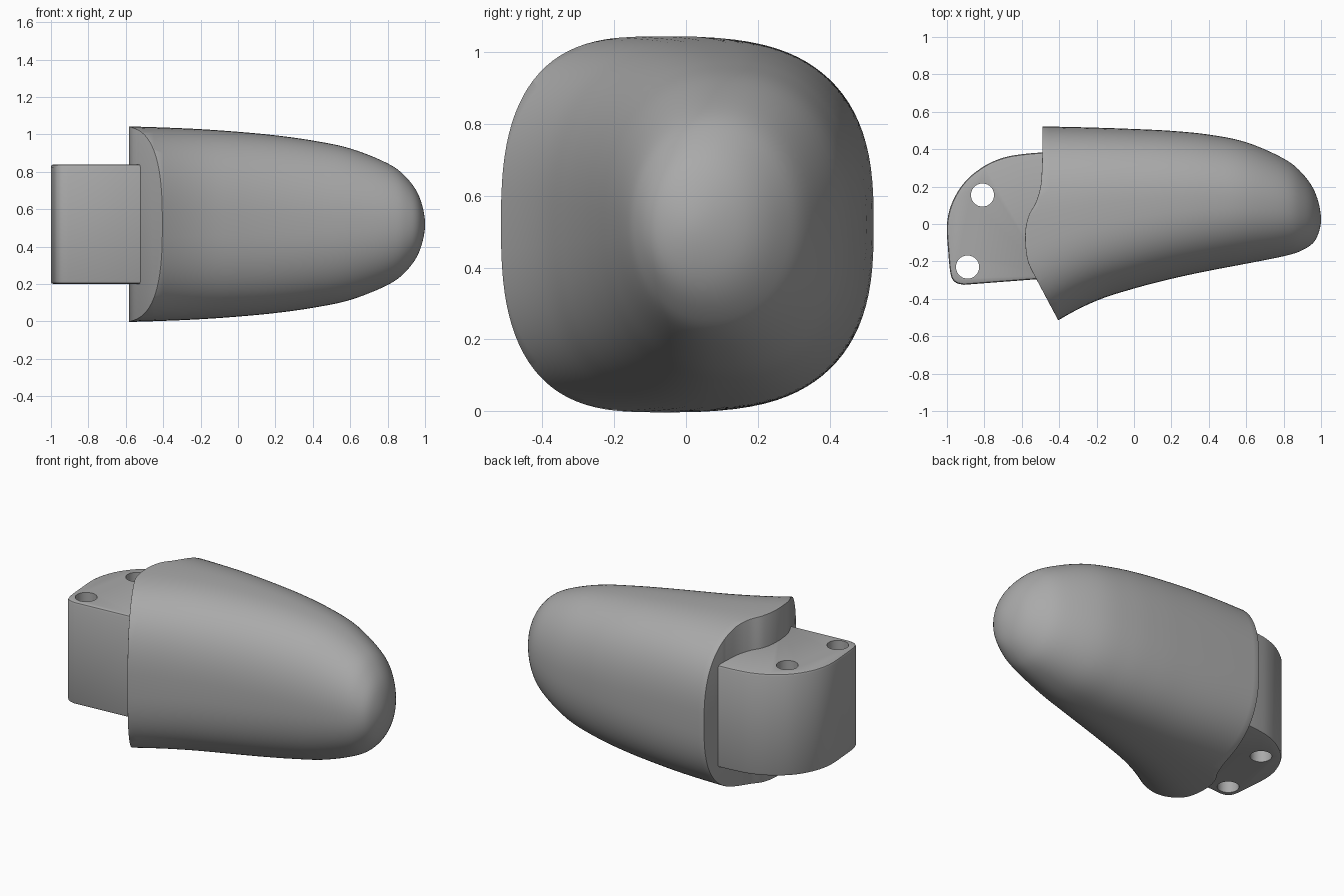
import bpy, bmesh, math

old = bpy.data.objects.get("Cube")
if old:
    bpy.data.objects.remove(old, do_unlink=True)

grey = bpy.data.materials.new("plain grey")
grey.use_nodes = True
COLOUR = (0.4, 0.4, 0.4, 1)
grey.diffuse_color = COLOUR
grey.node_tree.nodes["Principled BSDF"].inputs["Base Color"].default_value = COLOUR

MID_Z = 0.52


def spline(rows, steps, before=None, after=None):
    """Smooth curve through rows of numbers."""
    p = [before or rows[0]] + rows + [after or rows[-1]]
    out = []
    for i in range(1, len(p) - 2):
        for k in range(steps):
            t = k / steps
            out.append([0.5 * (2 * b + (c - a) * t + (2 * a - 5 * b + 4 * c - d) * t**2
                               + (3 * b - a - 3 * c + d) * t**3)
                        for a, b, c, d in zip(*p[i - 1:i + 3])])
    return out + [list(rows[-1])]


def finish(name, bm):
    bmesh.ops.recalc_face_normals(bm, faces=bm.faces)
    mesh = bpy.data.meshes.new(name)
    bm.to_mesh(mesh)
    bm.free()
    mesh.materials.append(grey)
    obj = bpy.data.objects.new(name, mesh)
    bpy.context.collection.objects.link(obj)
    return obj


def prism(name, outline, z0, z1):
    bm = bmesh.new()
    base = bm.faces.new([bm.verts.new((x, y, z0)) for x, y in outline])
    top = bmesh.ops.extrude_face_region(bm, geom=[base])["geom"]
    bmesh.ops.translate(bm, vec=(0, 0, z1 - z0),
                        verts=[v for v in top if isinstance(v, bmesh.types.BMVert)])
    return finish(name, bm)


def cut(obj, cutter):
    cutter.hide_render = True
    cutter.hide_viewport = True
    cutter.display_type = 'WIRE'
    mod = obj.modifiers.new("cut", 'BOOLEAN')
    mod.operation = 'DIFFERENCE'
    mod.solver = 'EXACT'
    mod.object = cutter


def apply_all(obj):
    """Bake the modifiers, then shade smooth with sharp edges kept."""
    graph = bpy.context.evaluated_depsgraph_get()
    obj.data = bpy.data.meshes.new_from_object(obj.evaluated_get(graph))
    obj.modifiers.clear()
    bpy.ops.object.select_all(action='DESELECT')
    obj.select_set(True)
    bpy.context.view_layer.objects.active = obj
    bpy.ops.object.shade_smooth_by_angle(angle=math.radians(35))


def add_bevel(obj, width):
    mod = obj.modifiers.new("edge", 'BEVEL')
    mod.width = width
    mod.segments = 2
    mod.limit_method = 'ANGLE'
    mod.angle_limit = math.radians(40)


# Rounded tip body: sections along x as (x, front y, back y, half height)
sections = [
    (-0.65, -0.68, 0.525, 0.525), (-0.4, -0.512, 0.52, 0.517), (-0.2, -0.41, 0.515, 0.508),
    (0.0, -0.345, 0.508, 0.494), (0.2, -0.293, 0.498, 0.475), (0.4, -0.25, 0.478, 0.447),
    (0.6, -0.212, 0.437, 0.405), (0.8, -0.172, 0.35, 0.325), (0.9, -0.14, 0.27, 0.25),
    (0.97, -0.085, 0.165, 0.145), (1.0, 0.025, 0.025, 0.0)]
x, lo, hi, h = sections[-2]
rows = spline(sections, 5, after=(x, hi, lo, -h))
SIDES = 96
bm = bmesh.new()
rings = []
for x, lo, hi, h in rows[:-1]:
    power = 2 / (2.5 - 0.45 * x)
    ring = []
    for k in range(SIDES):
        a = 2 * math.pi * k / SIDES
        c, s = math.cos(a), math.sin(a)
        y = (lo + hi) / 2 + (hi - lo) / 2 * math.copysign(abs(c)**power, c)
        ring.append(bm.verts.new((x, y, MID_Z + h * math.copysign(abs(s)**power, s))))
    rings.append(ring)
tip = bm.verts.new((1.0, rows[-1][1], MID_Z))
for k in range(SIDES):
    n = (k + 1) % SIDES
    for a, b in zip(rings, rings[1:]):
        bm.faces.new((a[k], a[n], b[n], b[k]))
    bm.faces.new((rings[-1][k], rings[-1][n], tip))
bm.faces.new(rings[0])
body = finish("tip_body", bm)

# Wavy back end of the body
wave = spline([(-0.53, -0.28), (-0.57, -0.19), (-0.582, -0.06), (-0.565, 0.04),
               (-0.525, 0.115), (-0.5, 0.2), (-0.492, 0.3), (-0.49, 0.4)], 5)
back_cutter = prism("back_cutter", [(-1.5, -0.9), (-0.2, -0.9)] + wave
                    + [(-0.49, 0.9), (-1.5, 0.9)], -0.5, 1.5)
cut(body, back_cutter)
add_bevel(body, 0.012)

# Mounting tab with a rounded outline
outline = spline([(-0.49, 0.383), (-0.6, 0.373), (-0.7, 0.354), (-0.8, 0.31), (-0.9, 0.23),
                  (-0.97, 0.12), (-1.0, 0.0), (-0.993, -0.15), (-0.98, -0.27),
                  (-0.955, -0.312), (-0.91, -0.325)], 5)
tab = prism("mounting_tab", outline + [(-0.45, -0.29), (-0.45, 0.385)], 0.2, 0.84)
add_bevel(tab, 0.015)

# Two pin holes through the tab
holes = []
for i, (hx, hy) in enumerate([(-0.81, 0.155), (-0.89, -0.23)]):
    circle = [(hx + 0.062 * math.cos(math.pi * k / 20), hy + 0.062 * math.sin(math.pi * k / 20))
              for k in range(40)]
    holes.append(prism(f"hole_cutter_{i + 1}", circle, 0, 1.1))
    cut(tab, holes[-1])

bpy.context.view_layer.update()
apply_all(body)
apply_all(tab)
for cutter in [back_cutter] + holes:
    bpy.data.objects.remove(cutter, do_unlink=True)
